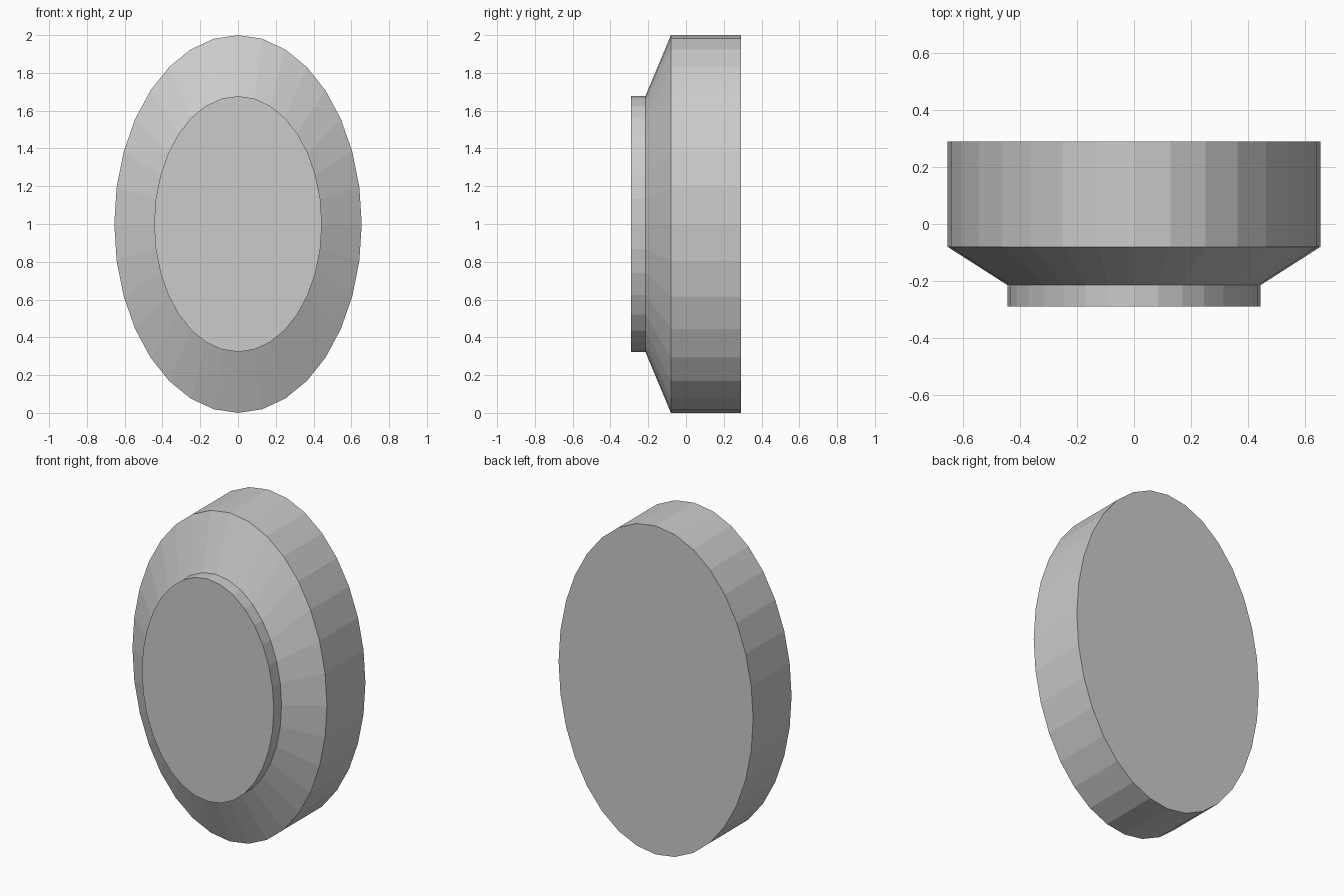
import bpy, bmesh
from math import sin, cos, tau

cube = bpy.data.objects.get("Cube")
if cube:
    bpy.data.objects.remove(cube, do_unlink=True)

SIDES = 32

grey = bpy.data.materials.new("plain_grey")
grey.use_nodes = True
colour = (0.6, 0.6, 0.6, 1)
grey.diffuse_color = colour
grey.node_tree.nodes["Principled BSDF"].inputs["Base Color"].default_value = colour


def oval_loft(name, sections):
    """Solid through oval rings, each given as (y, half width, half height)."""
    bm = bmesh.new()
    rings = []
    for y, rx, rz in sections:
        rings.append([bm.verts.new((rx * sin(tau * i / SIDES), y,
                                    1 + rz * cos(tau * i / SIDES)))
                      for i in range(SIDES)])
    for a, b in zip(rings, rings[1:]):
        for i in range(SIDES):
            j = (i + 1) % SIDES
            bm.faces.new((a[i], a[j], b[j], b[i]))
    bm.faces.new(rings[0])
    bm.faces.new(rings[-1])
    bmesh.ops.recalc_face_normals(bm, faces=bm.faces)
    mesh = bpy.data.meshes.new(name)
    bm.to_mesh(mesh)
    bm.free()
    mesh.materials.append(grey)
    obj = bpy.data.objects.new(name, mesh)
    bpy.context.collection.objects.link(obj)
    return obj


# Thick rim, sloping shoulder and raised front disc in one closed body
oval_loft("oval_button", [
    (0.29, 0.655, 1.0),
    (-0.08, 0.655, 1.0),
    (-0.215, 0.444, 0.677),
    (-0.29, 0.444, 0.677),
])
